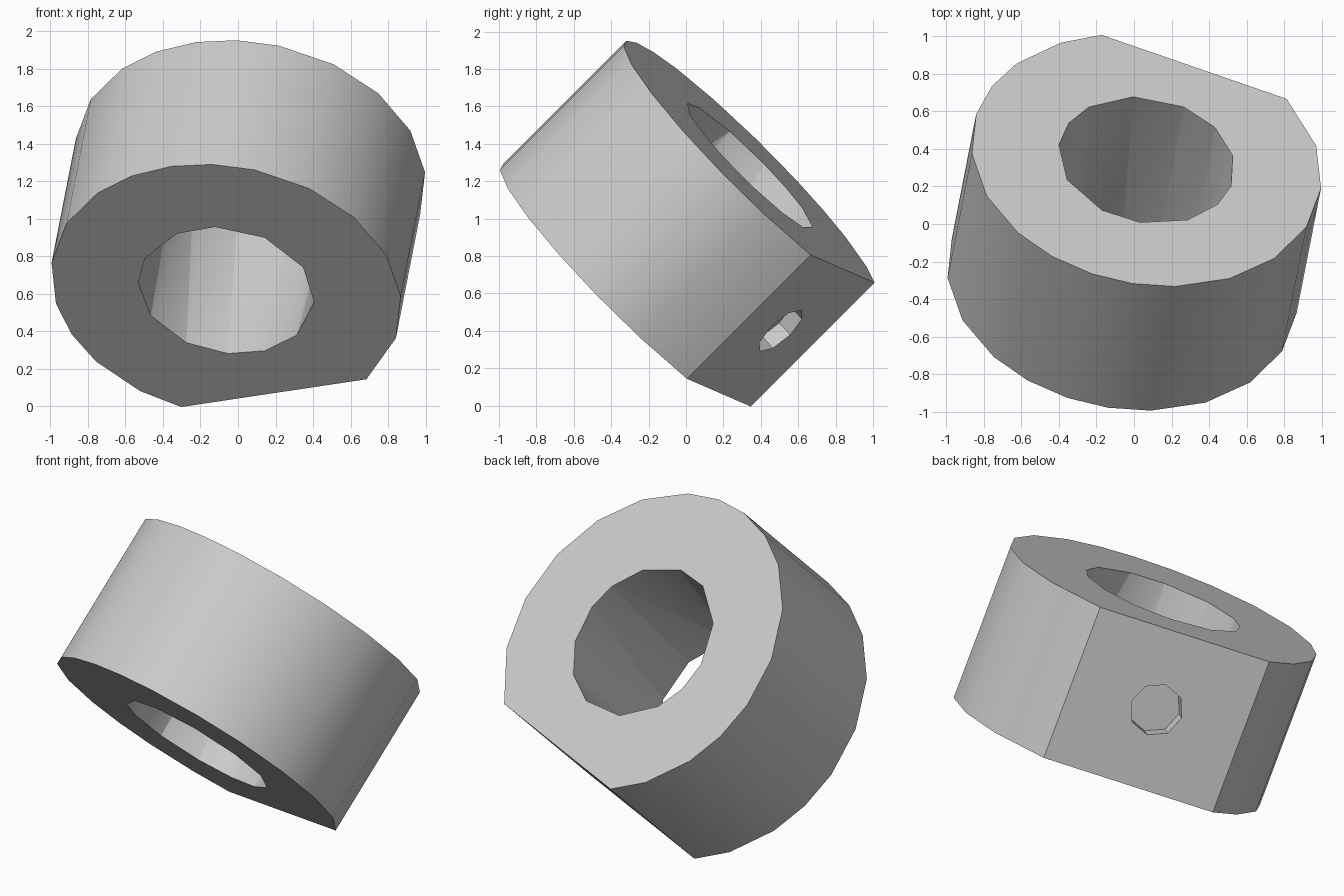
import bpy, bmesh
from math import sin, cos, radians, pi
from mathutils import Matrix, Vector

if "Cube" in bpy.data.objects:
    bpy.data.objects.remove(bpy.data.objects["Cube"], do_unlink=True)

# Main dimensions
OUTER_RADIUS, BORE_RADIUS, LENGTH = 0.943, 0.474, 0.945
FLAT_DISTANCE = 0.78
POCKET_RADIUS, POCKET_DEPTH = 0.157, 0.09

# Local frame: z is the collar axis, y points out of the flat
axis = Vector((0.137, 0.70, 0.70)).normalized()
side = Vector((0.937, -0.322, 0.142))
side = (side - axis * side.dot(axis)).normalized()
out = axis.cross(side)
frame = Matrix((side, out, axis)).transposed().to_4x4()
frame.translation = Vector((-0.063, -0.322, 0.617))

grey = bpy.data.materials.new("plain_grey")
grey.use_nodes = True
grey.diffuse_color = (0.6, 0.6, 0.6, 1)
grey.node_tree.nodes["Principled BSDF"].inputs["Base Color"].default_value = (0.6, 0.6, 0.6, 1)


def ring(bm, angles, radius, z):
    return [bm.verts.new((radius * cos(radians(a)), radius * sin(radians(a)), z)) for a in angles]


def finish(name, bm):
    bmesh.ops.recalc_face_normals(bm, faces=bm.faces)
    mesh = bpy.data.meshes.new(name)
    bm.to_mesh(mesh)
    bm.free()
    mesh.materials.append(grey)
    obj = bpy.data.objects.new(name, mesh)
    obj.matrix_world = frame
    bpy.context.collection.objects.link(obj)
    return obj


# Outer body: the wide gap in the angles makes the flat
rim = [-174.5, -156, -136.5, -118, -103.5, -89, -75.5, -61.5, -42.5,
       -24, -5, 14, 33.5, 56, 124, 138.5, 157, 171]
bm = bmesh.new()
low, high = ring(bm, rim, OUTER_RADIUS, 0), ring(bm, rim, OUTER_RADIUS, LENGTH)
bm.faces.new(low[::-1])
bm.faces.new(high)
for i in range(len(rim)):
    j = (i + 1) % len(rim)
    bm.faces.new((low[i], low[j], high[j], high[i]))
collar = finish("shaft_collar", bm)

# Bore cutter: hull between two slightly different end rings
bore_low = [-162, -138.5, -105, -78, -45, -10, 22, 56, 83, 108, 136, 168]
bore_high = [-167, -135, -101, -75, -43, -17, 3, 31, 58, 84, 118, 150, 171]
bm = bmesh.new()
ring(bm, bore_low, BORE_RADIUS, -0.005)
ring(bm, bore_high, BORE_RADIUS, LENGTH + 0.005)
bmesh.ops.convex_hull(bm, input=bm.verts)
bore = finish("bore_cutter", bm)

# Screw pocket cutter: shallow octagon sunk into the flat
bm = bmesh.new()
place = Matrix.Translation((0, FLAT_DISTANCE, LENGTH / 2)) @ Matrix.Rotation(pi / 2, 4, "X")
bmesh.ops.create_cone(bm, cap_ends=True, segments=8, radius1=POCKET_RADIUS,
                      radius2=POCKET_RADIUS, depth=2 * POCKET_DEPTH, matrix=place)
pocket = finish("pocket_cutter", bm)

# Cut the holes and drop the cutters
bpy.context.view_layer.objects.active = collar
for cutter in (bore, pocket):
    cutter.hide_render = True
    mod = collar.modifiers.new("cut", "BOOLEAN")
    mod.operation, mod.solver, mod.object = "DIFFERENCE", "EXACT", cutter
    bpy.ops.object.modifier_apply(modifier=mod.name)
    bpy.data.objects.remove(cutter, do_unlink=True)

# Smooth round walls, crisp flat and rims
bpy.ops.object.select_all(action="DESELECT")
collar.select_set(True)
bpy.ops.object.shade_smooth_by_angle(angle=radians(38))
